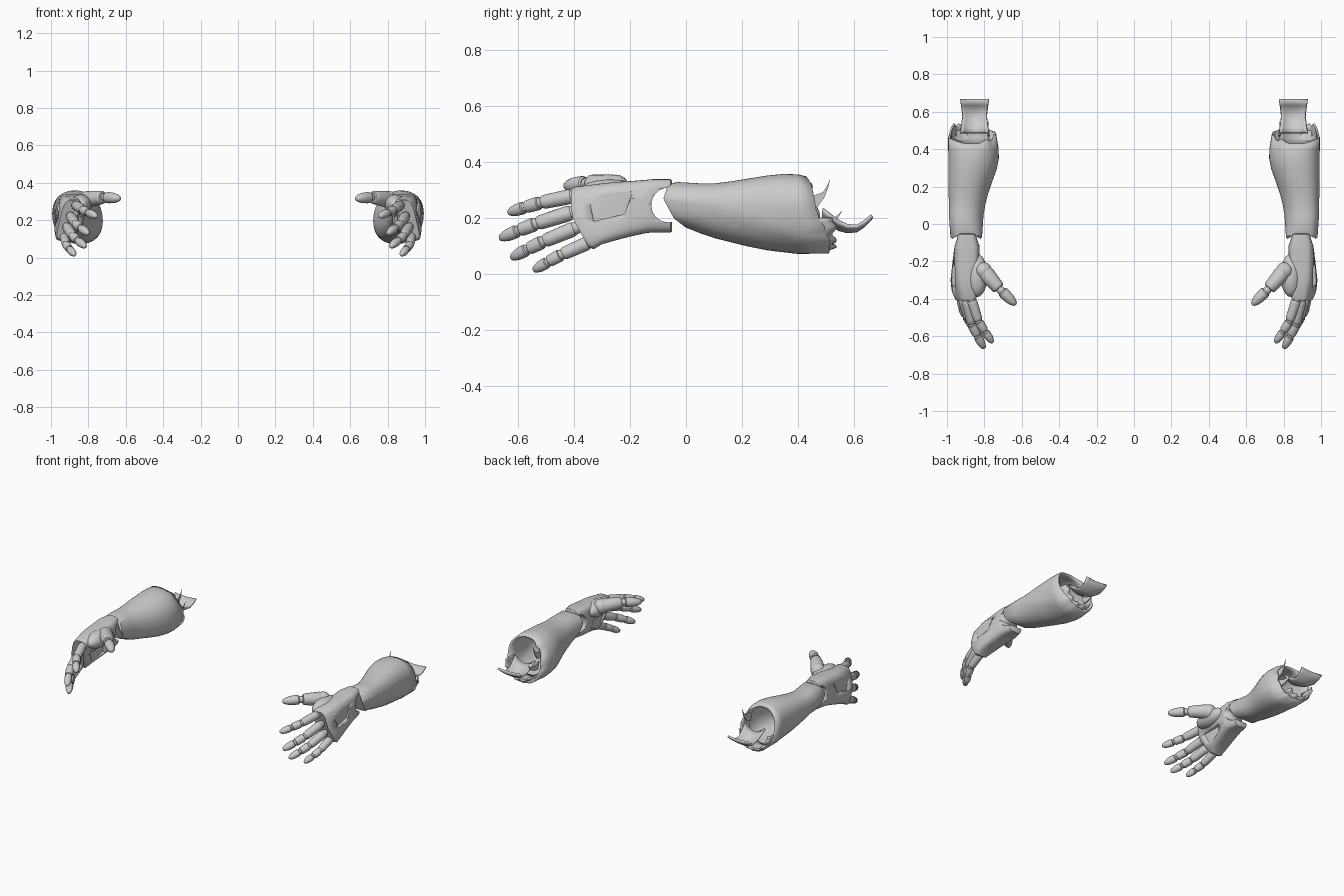
import bpy, bmesh, math, random
from mathutils import Vector, Matrix

if "Cube" in bpy.data.objects:
    bpy.data.objects.remove(bpy.data.objects["Cube"])

random.seed(4)
N = 48


def interp(table, t):
    for (a, va), (b, vb) in zip(table, table[1:]):
        if t <= b:
            k = max(0, (t - a) / (b - a))
            return va + (vb - va) * k
    return table[-1][1]


def finish(name, bm, angle=35):
    bmesh.ops.recalc_face_normals(bm, faces=bm.faces)
    me = bpy.data.meshes.new(name)
    bm.to_mesh(me)
    bm.free()
    ob = bpy.data.objects.new(name, me)
    bpy.context.collection.objects.link(ob)
    bpy.ops.object.select_all(action='DESELECT')
    ob.select_set(True)
    bpy.context.view_layer.objects.active = ob
    bpy.ops.object.shade_smooth_by_angle(angle=math.radians(angle))
    return ob


def mirror(ob):
    ob.modifiers.new("Mirror", 'MIRROR').use_mirror_merge = False


def skin(bm, rings, closed=True, cap0=True, cap1=True):
    vs = [[bm.verts.new(p) for p in r] for r in rings]
    n = len(vs[0])
    for a, b in zip(vs, vs[1:]):
        for i in range(n if closed else n - 1):
            j = (i + 1) % n
            bm.faces.new((a[i], a[j], b[j], b[i]))
    if closed and cap0:
        bm.faces.new(vs[0])
    if closed and cap1:
        bm.faces.new(vs[-1])


def section(x0, x1, z0, z1, power, yfun, ridge=None, scale=1, lean=0):
    """Superellipse ring filling the given box; yfun(angle, z) gives depth."""
    pts = []
    for i in range(N):
        a = 2 * math.pi * i / N
        c, s = math.cos(a), math.sin(a)
        u = math.copysign(abs(c) ** (2 / power), c) * scale
        v = math.copysign(abs(s) ** (2 / power), s) * scale
        if ridge is not None:
            d = (a - ridge + math.pi) % (2 * math.pi) - math.pi
            u *= 1 + 0.04 * math.exp(-(d / 0.14) ** 2)
        z = (z0 + z1) / 2 + v * (z1 - z0) / 2
        x = (x0 + x1) / 2 + u * (x1 - x0) / 2 + lean * v
        pts.append((x, yfun(math.degrees(a), z), z))
    return pts


def tube(bm, p, q, prof, n=20):
    """Turned part along p-q; prof lists (fraction, radius)."""
    p, q = Vector(p), Vector(q)
    rot = (q - p).to_track_quat('Z', 'Y')
    rings = []
    for t, r in prof:
        c = p.lerp(q, t)
        rings.append([c + rot @ Vector((r * math.cos(2 * math.pi * i / n),
                                        r * math.sin(2 * math.pi * i / n), 0)) for i in range(n)])
    skin(bm, rings)


def phalanx(bm, p, q, r0, r1):
    tube(bm, p, q, [(0, r0 * .8), (.05, r0 * .95), (.15, r0), (.85, r1), (.95, r1 * .95), (1, r1 * .8)])


def fingertip(bm, p, q, r):
    tube(bm, p, q, [(0, r * .8), (.06, r * .97), (.2, r), (.55, r * .92), (.8, r * .7), (.95, r * .45), (1, r * .2)])


def ball(bm, c, r, scale=(1, 1, 1)):
    m = Matrix.Translation(c) @ Matrix.Diagonal((*scale, 1))
    bmesh.ops.create_uvsphere(bm, u_segments=24, v_segments=14, radius=r, matrix=m)


# Forearm shell: open, torn at the elbow, slanted rounded tongue at the wrist
wrist = [(.165, 0), (.20, -.045), (.27, -.083), (.31, -.07), (.33, -.045)]
torn = [(0, .475), (20, .46), (45, .45), (80, .43), (110, .43), (132, .45), (155, .45), (180, .475),
        (220, .50), (270, .505), (320, .515), (340, .495), (360, .475)]
jag = [random.uniform(-.006, .006) for _ in range(N)]


def rear(a, z):
    k = round(a / 360 * N) % N
    return interp(torn, a) + (jag[k] if a < 20 or a > 125 else 0)


bm = bmesh.new()
rings = [section(.815, .98, .165, .328, 2.4, lambda a, z: interp(wrist, z) + .02, scale=.7),
         section(.815, .98, .165, .328, 2.4, lambda a, z: interp(wrist, z) + .002, scale=.94),
         section(.812, .982, .163, .33, 2.4, lambda a, z: interp(wrist, z) + .01)]
stations = [(.05, .806, .985, .147, .325), (.1, .797, .985, .13, .325), (.16, .782, .987, .115, .332),
            (.22, .762, .99, .10, .342), (.29, .736, .990, .086, .353), (.35, .724, .991, .079, .359),
            (.40, .725, .992, .073, .357)]
for y, x0, x1, z0, z1 in stations:
    rings.append(section(x0, x1, z0, z1, 2.2, lambda a, z, y=y: y,
                         ridge=math.radians(25 - 150 * y), lean=.015))
rings.append(section(.738, .992, .075, .35, 2.2, rear, lean=.015))
skin(bm, rings, cap1=False)
forearm = finish("forearm_shell", bm, 40)
so = forearm.modifiers.new("Thickness", 'SOLIDIFY')
so.thickness = .012
so.offset = -1
mirror(forearm)

# Torn elbow liner around the lower back edge
bm = bmesh.new()
rows = []
for y, k in [(.42, .92), (.46, .95), (.50, .94), (.53, .85)]:
    row = []
    for i in range(29):
        a = math.radians(225 + 130 * i / 28)
        dy = .008 * math.sin(i * 1.1) if y > .52 else 0
        row.append((.866 + .127 * k * math.cos(a), y + dy, .212 + .14 * k * math.sin(a)))
    rows.append(row)
skin(bm, rows, closed=False)
liner = finish("elbow_liner", bm)
liner.modifiers.new("Thickness", 'SOLIDIFY').thickness = .01
mirror(liner)

# Curved strip trailing behind the elbow
bm = bmesh.new()
path = [(.485, .19), (.515, .172), (.545, .155), (.575, .147), (.61, .15), (.64, .17), (.668, .20)]
rows = []
for k, (y, z) in enumerate(path):
    half = .066 + .012 * (abs(k - 3) / 3)
    rows.append([(.852 + half * u / 6, y, z + .04 * (u / 6) ** 2 * (1 - k / 7)) for u in range(-6, 7)])
skin(bm, rows, closed=False)
strip = finish("elbow_strip", bm)
strip.modifiers.new("Thickness", 'SOLIDIFY').thickness = .012
mirror(strip)

# Thin torn spikes: flat blades curling up from the broken edge
bm = bmesh.new()
for x, pts in ((.775, [(.43, .26, .06), (.47, .262, .04), (.495, .285, .018), (.508, .315, .008), (.515, .342, .001)]),
               (.78, [(.46, .19, .05), (.50, .185, .03), (.535, .195, .014), (.558, .228, .001)])):
    skin(bm, [[(x - w * .12, y, z - w / 2), (x + w * .12, y, z - w / 2),
               (x + w * .12, y - w * .3, z + w / 2), (x - w * .12, y - w * .3, z + w / 2)] for y, z, w in pts])
mirror(finish("torn_spikes", bm))

# Palm: upright slab with a slanted knuckle end and a forked wrist
bm = bmesh.new()


def knuckle(y):
    return lambda a, z: y + (max(0, .21 - z) * .55 if y < -.3 else 0)


rings = []
for y, x0, x1, z0, z1, lean in [(-.05, .86, .93, .155, .335, 0), (-.055, .845, .942, .15, .34, 0),
                                (-.12, .825, .96, .150, .340, 0), (-.14, .826, .962, .148, .338, -.002),
                                (-.2, .832, .967, .135, .333, -.008), (-.25, .838, .97, .122, .33, -.013),
                                (-.3, .845, .972, .108, .325, -.018), (-.395, .855, .962, .090, .313, -.025),
                                (-.41, .865, .953, .097, .306, -.025)]:
    rings.append(section(x0, x1, z0, z1, 4, knuckle(y), lean=lean))
skin(bm, rings)
palm = finish("palm", bm, 40)
cutters = []
bm = bmesh.new()
tube(bm, (.7, -.062, .248), (1.1, -.062, .248), [(0, .062), (1, .062)], 40)
cutters.append(finish("wrist_cutter", bm))
# Shallow panels sunk into the back of the hand and the inner palm
for name, xa, xb, outline in (
        ("back_panel_cutter", .958, 1.1, [(-.35, .295), (-.19, .295), (-.22, .215), (-.33, .19)]),
        ("palm_panel_cutter", .7, .862, [(-.36, .22), (-.2, .22), (-.2, .165), (-.31, .135)])):
    bm = bmesh.new()
    skin(bm, [[(x, y, z) for y, z in outline] for x in (xa, xb)])
    cutters.append(finish(name, bm))
for c in cutters:
    c.hide_render = True
    c.hide_viewport = True
    bo = palm.modifiers.new("Cut", 'BOOLEAN')
    bo.object = c
    bo.operation = 'DIFFERENCE'
    bo.solver = 'EXACT'
mirror(palm)

# Fingers: three phalanges with small joint balls
fingers = {
    "index_finger": ((.868, -.405, .280), (.755, -.635, .220), .027),
    "middle_finger": ((.895, -.405, .222), (.800, -.666, .128), .028),
    "ring_finger": ((.915, -.395, .165), (.815, -.625, .058), .027),
    "little_finger": ((.928, -.345, .115), (.872, -.545, .014), .025)}
for name, (b, t, r) in fingers.items():
    b, t = Vector(b), Vector(t)
    d = t - b
    j1 = b + d * .5 + Vector((.02, 0, .006))
    j2 = b + d * .74 + Vector((.013, 0, .004))
    bm = bmesh.new()
    phalanx(bm, b.lerp(j1, .02), b.lerp(j1, .96), r, r * .93)
    phalanx(bm, j1.lerp(j2, .06), j1.lerp(j2, .92), r * .92, r * .86)
    fingertip(bm, j2.lerp(t, .05), t, r * .84)
    for p, k in ((b, .85), (j1, .75), (j2, .68)):
        ball(bm, p, r * k)
    mirror(finish(name, bm))

# Thumb with its rounded mount on the palm
bm = bmesh.new()
ball(bm, (.838, -.275, .287), 1, (.055, .115, .052))
mirror(finish("thumb_mount", bm))
bm = bmesh.new()
ball(bm, (.805, -.25, .310), .046)
phalanx(bm, (.80, -.255, .312), (.722, -.345, .322), .044, .036)
ball(bm, (.712, -.355, .322), .022)
fingertip(bm, (.705, -.36, .322), (.632, -.432, .316), .030)
mirror(finish("thumb", bm))
